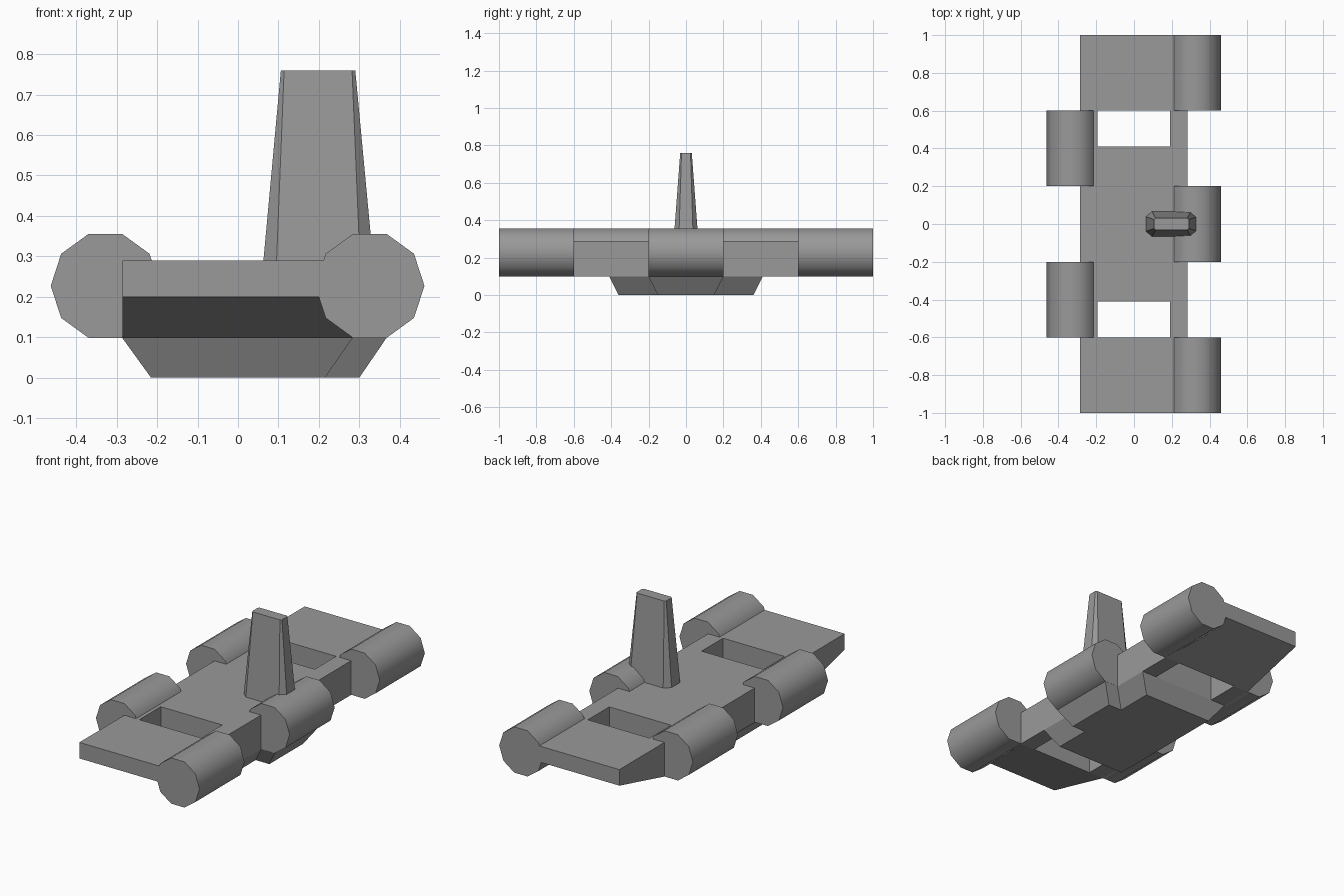
import bpy, bmesh, math

if "Cube" in bpy.data.objects:
    bpy.data.objects.remove(bpy.data.objects["Cube"])

# Dark grey finish shared by all parts
grey = bpy.data.materials.new("dark_grey")
grey.diffuse_color = (0.32, 0.32, 0.32, 1)
grey.use_nodes = True
grey.node_tree.nodes["Principled BSDF"].inputs["Base Color"].default_value = grey.diffuse_color


def make(name, sections):
    """Solid lofted through matching rings of 3D points, capped at both ends."""
    bm = bmesh.new()
    rings = [[bm.verts.new(p) for p in ring] for ring in sections]
    for a, b in zip(rings, rings[1:]):
        n = len(a)
        for i in range(n):
            bm.faces.new((a[i], a[(i + 1) % n], b[(i + 1) % n], b[i]))
    bm.faces.new(rings[0])
    bm.faces.new(rings[-1])
    bmesh.ops.recalc_face_normals(bm, faces=bm.faces)
    mesh = bpy.data.meshes.new(name)
    bm.to_mesh(mesh)
    bm.free()
    mesh.materials.append(grey)
    ob = bpy.data.objects.new(name, mesh)
    bpy.context.collection.objects.link(ob)
    return ob


def rect(x0, x1, hy, z):
    return [(x0, -hy, z), (x1, -hy, z), (x1, hy, z), (x0, hy, z)]


def octagon(x0, x1, hy, cx, cy, z):
    """Rectangle with chamfered corners."""
    return [(x0, -hy + cy, z), (x0 + cx, -hy, z), (x1 - cx, -hy, z), (x1, -hy + cy, z),
            (x1, hy - cy, z), (x1 - cx, hy, z), (x0 + cx, hy, z), (x0, hy - cy, z)]


# Deck: side profile with underside rising towards both ends
profile = [(-1, 0.29), (-1, 0.2), (-0.6, 0.098), (0.6, 0.098), (1, 0.2), (1, 0.29)]
deck = make("deck", [[(x, y, z) for y, z in profile] for x in (-0.286, 0.283)])

# Two slots through the deck
for side in (-1, 1):
    cutter = make("slot_cutter", [[(x, y + side * 0.505, z) for x, y, z in rect(-0.193, 0.19, 0.095, h)]
                                  for h in (-0.1, 0.5)])
    cutter.hide_render = True
    cutter.hide_set(True)
    mod = deck.modifiers.new("slot", 'BOOLEAN')
    mod.operation = 'DIFFERENCE'
    mod.solver = 'EXACT'
    mod.object = cutter

# Ten-sided rollers staggered along both long edges
R = 0.135
for cx, cy in ((0.326, -0.8), (0.326, 0), (0.326, 0.8), (-0.328, -0.4), (-0.328, 0.4)):
    roller = make("roller", [[(cx + R * math.cos(i * math.tau / 10), y,
                               0.227 + R * math.sin(i * math.tau / 10)) for i in range(10)]
                             for y in (cy - 0.2, cy + 0.2)])
    bpy.ops.object.select_all(action='DESELECT')
    roller.select_set(True)
    bpy.context.view_layer.objects.active = roller
    bpy.ops.object.shade_smooth_by_angle(angle=math.radians(40))

# Tapered keel and its extension below the middle roller
make("keel", [rect(-0.286, 0.283, 0.41, 0.098), rect(-0.215, 0.215, 0.36, 0)])
make("keel_extension", [rect(0.2, 0.367, 0.2, 0.098), rect(0.2, 0.3, 0.15, 0)])

# Tapered upright fin
make("fin", [octagon(0.062, 0.335, 0.067, 0.033, 0.028, 0.28),
             octagon(0.106, 0.29, 0.031, 0.008, 0.007, 0.76)])
